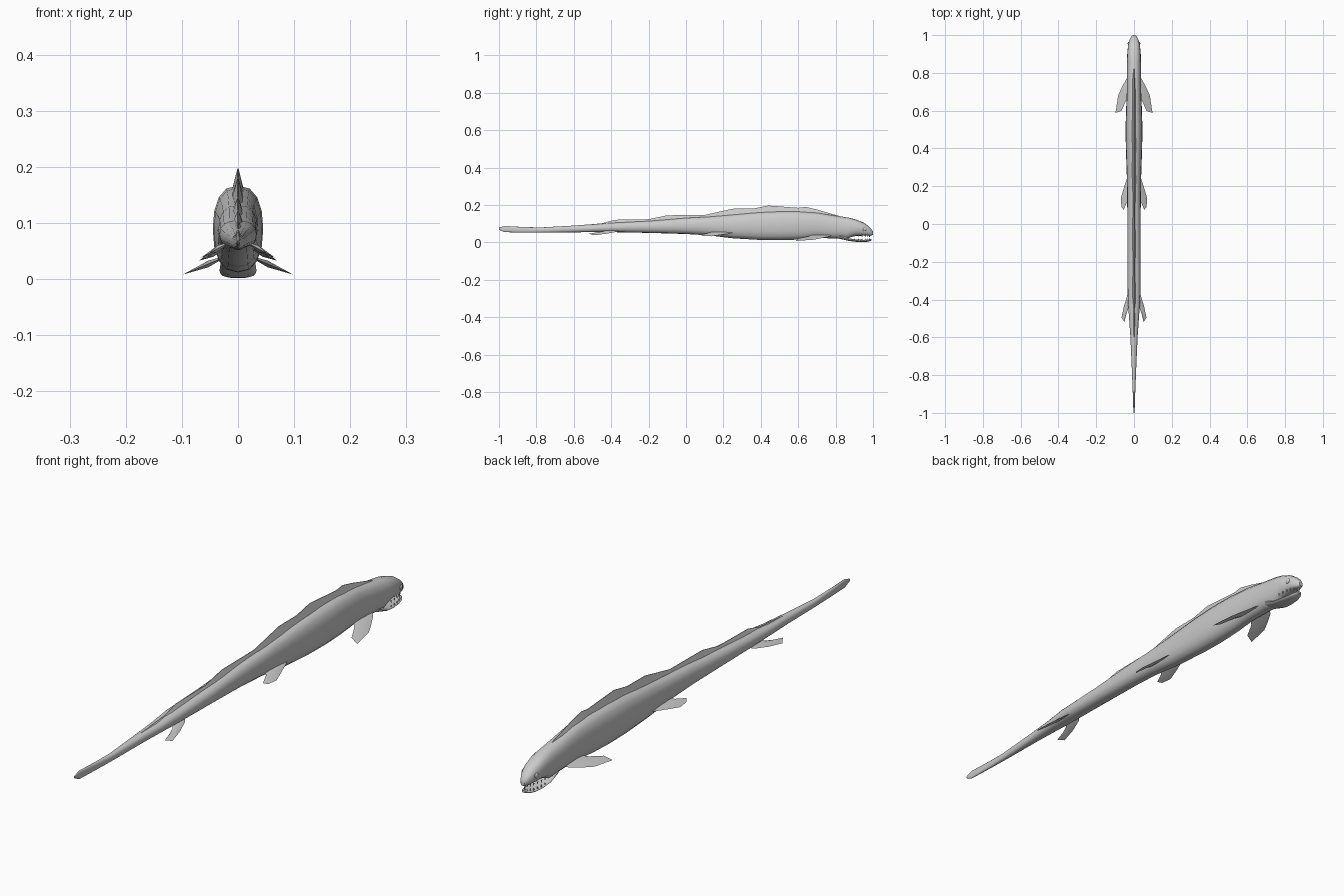
import bpy, bmesh, math

if "Cube" in bpy.data.objects:
    bpy.data.objects.remove(bpy.data.objects["Cube"])


def material(name, v):
    m = bpy.data.materials.new(name)
    m.diffuse_color = (v, v, v, 1)
    m.use_nodes = True
    m.node_tree.nodes["Principled BSDF"].inputs["Base Color"].default_value = m.diffuse_color
    return m


GREY = material("skin grey", 0.6)


def finish(name, bm, angle=40):
    bmesh.ops.recalc_face_normals(bm, faces=bm.faces)
    me = bpy.data.meshes.new(name)
    bm.to_mesh(me)
    bm.free()
    me.materials.append(GREY)
    ob = bpy.data.objects.new(name, me)
    bpy.context.collection.objects.link(ob)
    bpy.ops.object.select_all(action='DESELECT')
    ob.select_set(True)
    bpy.context.view_layer.objects.active = ob
    bpy.ops.object.shade_smooth_by_angle(angle=math.radians(angle))
    return ob


def skin(name, rings, angle=40):
    bm = bmesh.new()
    loops = [[bm.verts.new(p) for p in r] for r in rings]
    n = len(loops[0])
    for a, b in zip(loops, loops[1:]):
        for i in range(n):
            j = (i + 1) % n
            bm.faces.new((a[i], a[j], b[j], b[i]))
    bm.faces.new(loops[0])
    bm.faces.new(loops[-1])
    return finish(name, bm, angle)


def ring(y, lo, hi, w, n=16):
    pts = []
    for i in range(n):
        c, s = math.cos(math.tau * i / n), math.sin(math.tau * i / n)
        pts.append((math.copysign(w * abs(c) ** 0.8, c), y,
                    (lo + hi) / 2 + (hi - lo) / 2 * math.copysign(abs(s) ** 0.9, s)))
    return pts


# Body: y, underside, back, half width
body = [(-1, .068, .078, .002), (-.97, .055, .088, .004), (-.88, .053, .083, .007),
        (-.78, .052, .08, .011), (-.6, .054, .09, .019), (-.5, .055, .095, .026),
        (-.4, .055, .105, .033), (-.2, .051, .115, .034), (0, .045, .132, .035),
        (.12, .038, .138, .036), (.25, .022, .15, .038), (.4, .013, .163, .043),
        (.5, .012, .167, .045), (.6, .015, .167, .042), (.7, .024, .16, .038),
        (.8, .021, .143, .038), (.86, .017, .134, .037), (.88, .028, .13, .037),
        (.91, .035, .122, .035), (.95, .036, .106, .031), (.975, .036, .088, .024),
        (.99, .037, .073, .016), (1, .04, .058, .008)]
skin("body", [ring(*s) for s in body])

# Lower jaw
jaw = [(.82, .02, .05, .03), (.87, .008, .022, .033), (.91, .003, .016, .031),
       (.95, .002, .014, .026), (.975, .004, .016, .019), (.992, .01, .018, .008)]
skin("lower_jaw", [ring(*s, n=12) for s in jaw])

# Wavy ridge along the back: y, crest height, base height
crest = [(-.6, .09, .08), (-.45, .102, .085), (-.38, .121, .09), (-.2, .124, .095),
         (-.1, .145, .105), (.1, .147, .115), (.25, .18, .13), (.36, .181, .14),
         (.44, .197, .145), (.6, .185, .147), (.64, .19, .145), (.7, .176, .14),
         (.82, .141, .12)]
skin("back_ridge", [[(-.014, y, b), (.014, y, b), (.001, y, t), (-.001, y, t)]
                    for y, t, b in crest], 25)


def fin(name, outline, z0, slope, thick):
    for side, label in ((1, "right"), (-1, "left")):
        bm = bmesh.new()

        def v(x, y, dz=0):
            return bm.verts.new((side * x, y, z0 - slope * (x - .03) + dz))
        edge = [v(x, y) for x, y in outline]
        cx = sum(p[0] for p in outline) / len(outline)
        cy = sum(p[1] for p in outline) / len(outline)
        for dz in (thick, -thick):
            c = v(cx, cy, dz)
            for i in range(len(edge)):
                bm.faces.new((edge[i - 1], edge[i], c))
        finish(label + "_" + name, bm)


# Three pairs of swept fins
fin("front_fin", [(.015, .79), (.04, .77), (.066, .72), (.084, .68), (.098, .588),
                  (.068, .598), (.04, .655), (.015, .68)], .037, .42, .006)
fin("middle_fin", [(.015, .27), (.035, .25), (.057, .18), (.07, .135), (.066, .09),
                   (.054, .075), (.036, .12), (.015, .14)], .053, .5, .006)
fin("rear_fin", [(.012, -.34), (.033, -.37), (.052, -.43), (.066, -.495), (.051, -.52),
                 (.04, -.475), (.028, -.44), (.012, -.43)], .058, .55, .006)

# Eyes
for side, label in ((1, "right"), (-1, "left")):
    bm = bmesh.new()
    bmesh.ops.create_uvsphere(bm, u_segments=12, v_segments=8, radius=.01)
    for p in bm.verts:
        p.co.x = p.co.x * .5 + side * .0285
        p.co.y += .955
        p.co.z += .07
    finish(label + "_eye", bm)

# Teeth along both jaws
bm = bmesh.new()
for i in range(13):
    a = math.pi * i / 12
    x, y = .026 * math.cos(a), .9 + .083 * math.sin(a)
    for base, tip in ((.039, .028), (.012, .022)):
        tri = [bm.verts.new((x + .003 * math.cos(t), y + .005 * math.sin(t), base))
               for t in (0, math.tau / 3, 2 * math.tau / 3)]
        top = bm.verts.new((x, y, tip))
        bm.faces.new(tri)
        for k in range(3):
            bm.faces.new((tri[k - 1], tri[k], top))
finish("teeth", bm)
